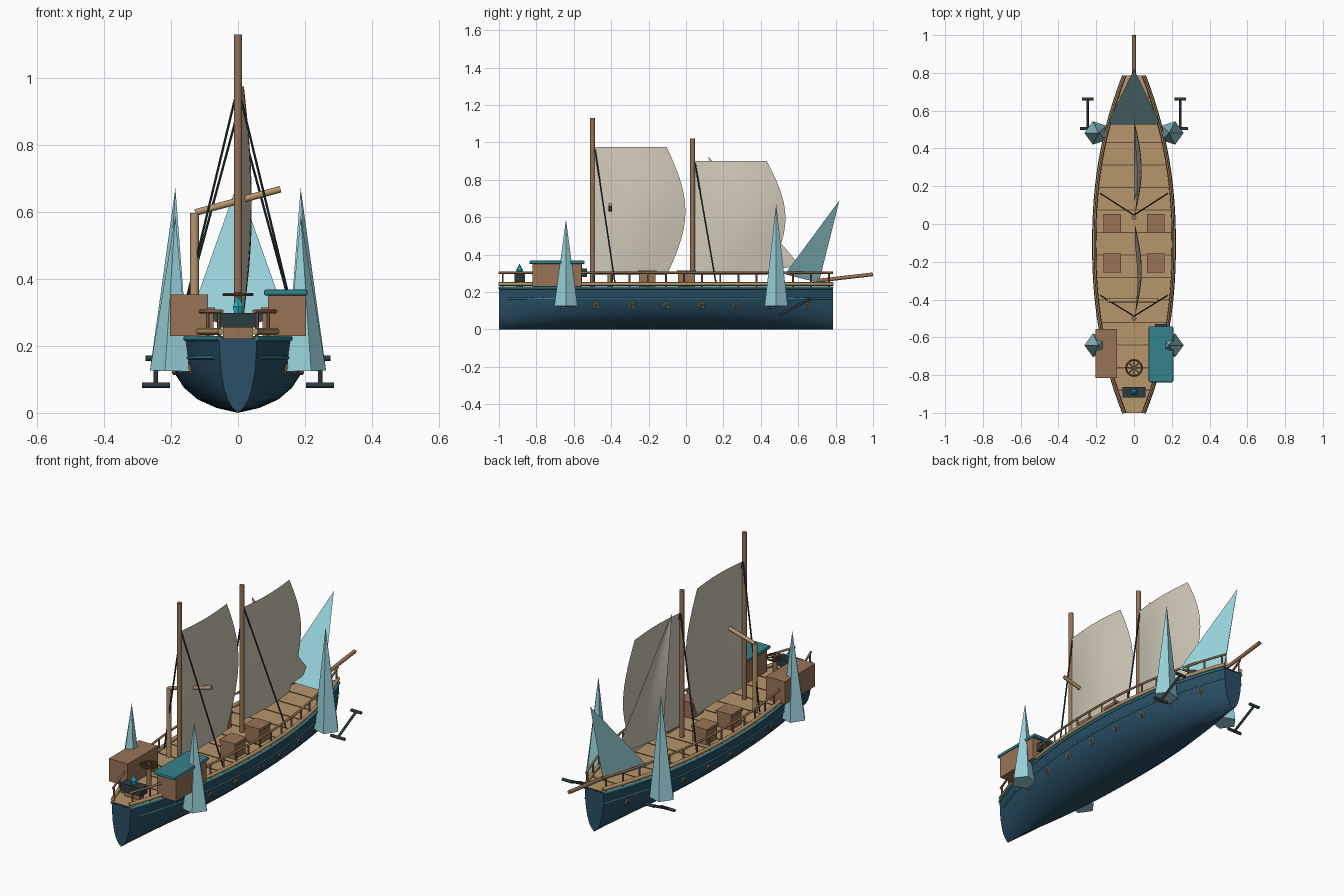
import bpy, bmesh, math
from mathutils import Vector

cube = bpy.data.objects.get("Cube")
if cube:
    bpy.data.objects.remove(cube)


def material(name, r, g, b):
    lin = [(c / 255 / 12.92 if c < 11 else ((c / 255 + 0.055) / 1.055) ** 2.4) for c in (r, g, b)]
    m = bpy.data.materials.new(name)
    m.use_nodes = True
    m.diffuse_color = (*lin, 1)
    m.node_tree.nodes["Principled BSDF"].inputs["Base Color"].default_value = (*lin, 1)
    return m


HULL = material("hull blue", 42, 80, 102)
TEAL = material("teal paint", 52, 130, 140)
DECK = material("deck tan", 182, 150, 106)
WOOD = material("mast wood", 152, 116, 86)
SAIL = material("canvas", 208, 202, 184)
CRYSTAL = material("pale crystal", 150, 208, 216)
IRON = material("dark iron", 44, 60, 64)
GLOW = material("glowing cyan", 40, 180, 200)
SEAM = material("seam brown", 104, 80, 56)


def mesh_object(name, bm, mat, smooth=False):
    bmesh.ops.recalc_face_normals(bm, faces=bm.faces)
    me = bpy.data.meshes.new(name)
    bm.to_mesh(me)
    bm.free()
    me.materials.append(mat)
    ob = bpy.data.objects.new(name, me)
    bpy.context.collection.objects.link(ob)
    if smooth:
        bpy.ops.object.select_all(action="DESELECT")
        ob.select_set(True)
        bpy.context.view_layer.objects.active = ob
        bpy.ops.object.shade_smooth_by_angle(angle=math.radians(40))
    return ob


def box(name, lo, hi, mat):
    bm = bmesh.new()
    bmesh.ops.create_cube(bm, size=1)
    for v in bm.verts:
        v.co = [(a + b) / 2 + c * (b - a) for a, b, c in zip(lo, hi, v.co)]
    return mesh_object(name, bm, mat)


def rod(name, a, b, r, mat, r2=None, sides=10, smooth=True):
    a, b = Vector(a), Vector(b)
    bm = bmesh.new()
    bmesh.ops.create_cone(bm, cap_ends=True, segments=sides, radius1=r,
                          radius2=r if r2 is None else r2, depth=(b - a).length)
    q = (b - a).to_track_quat("Z", "Y")
    for v in bm.verts:
        v.co = q @ v.co + (a + b) / 2
    return mesh_object(name, bm, mat, smooth)


def ring(name, centre, axis, big, small, mat):
    bm = bmesh.new()
    q = Vector(axis).to_track_quat("Z", "Y")
    n, k = 20, 6
    grid = []
    for i in range(n):
        a = math.tau * i / n
        out = Vector((math.cos(a), math.sin(a), 0))
        grid.append([bm.verts.new(Vector(centre) + q @ (
            out * (big + small * math.cos(math.tau * j / k))
            + Vector((0, 0, small * math.sin(math.tau * j / k))))) for j in range(k)])
    for i in range(n):
        for j in range(k):
            bm.faces.new((grid[i][j], grid[(i + 1) % n][j],
                          grid[(i + 1) % n][(j + 1) % k], grid[i][(j + 1) % k]))
    return mesh_object(name, bm, mat, True)


def sheet(name, point, mat, nu=14, nv=14):
    # Surface swept by point(u, v)
    bm = bmesh.new()
    g = [[bm.verts.new(point(i / nu, j / nv)) for j in range(nv + 1)] for i in range(nu + 1)]
    for i in range(nu):
        for j in range(nv):
            bm.faces.new((g[i][j], g[i + 1][j], g[i + 1][j + 1], g[i][j + 1]))
    bmesh.ops.remove_doubles(bm, verts=bm.verts, dist=1e-5)
    return mesh_object(name, bm, mat, True)


STERN, BOW, DECK_Z = -1.0, 0.785, 0.222
SECTION = [(0, 0), (0.3, 0.015), (0.56, 0.04), (0.75, 0.075), (0.9, 0.125), (0.96, 0.17), (1, DECK_Z)]


def width(y):
    t = abs((y - (STERN + BOW) / 2) / ((BOW - STERN) / 2))
    return 0.056 + 0.159 * (1 - t ** 2.2)


def side_frac(z):
    for (a, za), (b, zb) in zip(SECTION, SECTION[1:]):
        if z <= zb:
            return a + (b - a) * (z - za) / (zb - za)
    return 1


def stations(a, b, n):
    return [a + (b - a) * i / n for i in range(n + 1)]


# Hull: one cross-section scaled along the length, with closed ends
bm = bmesh.new()
loop = [(-f, z) for f, z in SECTION[:0:-1]] + SECTION
rows = [[bm.verts.new((f * width(y), y, z)) for f, z in loop] for y in stations(STERN, BOW, 32)]
for r, s in zip(rows, rows[1:]):
    for k in range(len(loop) - 1):
        bm.faces.new((r[k], r[k + 1], s[k + 1], s[k]))
bm.faces.new(rows[0])
bm.faces.new(rows[-1])
mesh_object("hull", bm, HULL, True)

# Deck and its plank seams
sheet("deck", lambda u, v: ((2 * u - 1) * width(STERN + v * (BOW - STERN)),
                            STERN + v * (BOW - STERN), DECK_Z + 0.006), DECK, 1, 32)
for y in stations(-0.88, 0.67, 13):
    w = width(y) - 0.015
    box("deck_seam", (-w, y - 0.003, DECK_Z), (w, y + 0.003, DECK_Z + 0.008), SEAM)


# Trim and railings following the hull edge
def edge_run(name, side, a, b, z, frac, off, r, mat):
    cu = bpy.data.curves.new(name, "CURVE")
    cu.dimensions = "3D"
    cu.bevel_depth, cu.bevel_resolution, cu.use_fill_caps = r, 2, True
    ys = stations(a, b, 28)
    sp = cu.splines.new("POLY")
    sp.points.add(len(ys) - 1)
    for p, y in zip(sp.points, ys):
        p.co = (side * (width(y) * frac + off), y, z, 1)
    cu.materials.append(mat)
    ob = bpy.data.objects.new(name, cu)
    bpy.context.collection.objects.link(ob)


for s in (-1, 1):
    edge_run("gunwale_trim", s, STERN, BOW, 0.222, 1, 0, 0.007, TEAL)
    edge_run("hull_stripe", s, -0.95, BOW, 0.165, side_frac(0.165), 0, 0.005, TEAL)
    edge_run("lower_rail", s, STERN, BOW, 0.243, 1, -0.005, 0.01, DECK)
    edge_run("hand_rail", s, STERN, BOW, 0.303, 1, -0.008, 0.006, WOOD)
    for y in stations(-0.98, 0.765, 18):
        x = s * (width(y) - 0.008)
        rod("rail_post", (x, y, DECK_Z), (x, y, 0.303), 0.005, WOOD, sides=8)
    # Portholes
    for i in range(8):
        y = -0.667 + 0.187 * i
        x = s * width(y) * side_frac(0.13)
        ring("porthole_ring", (x, y, 0.13), (s, 0, -0.3), 0.014, 0.004, DECK)
        rod("porthole_glass", (x - s * 0.004, y, 0.13), (x + s * 0.003, y, 0.129), 0.013, IRON, sides=16)
    # Crystal spires beside the hull
    for y, top in ((0.482, 0.672), (-0.642, 0.59)):
        rod("crystal_spire", (s * 0.198, y, 0.125), (s * 0.187, y, top), 0.065, CRYSTAL, 0, 5, False)
    # Anchors
    lo, hi = (s * 0.245, 0.505, 0.083), (s * 0.245, 0.662, 0.163)
    rod("anchor_shank", lo, hi, 0.007, IRON)
    for name, p, h in (("anchor_foot", lo, 0.042), ("anchor_stock", hi, 0.031)):
        rod(name, (p[0] - h, *p[1:]), (p[0] + h, *p[1:]), 0.008, IRON)
    # Deck crates with lids
    for y in (0.003, -0.207):
        x = s * 0.115
        box("crate", (x - 0.042, y - 0.045, DECK_Z), (x + 0.042, y + 0.045, 0.305), WOOD)
        box("crate_lid", (x - 0.047, y - 0.05, 0.3), (x + 0.047, y + 0.05, 0.315), WOOD)

# Masts, shrouds and sails
for label, y, top, hitch, foot in (("aft", -0.5, 1.13, 0.975, -0.38), ("fore", 0.035, 1.022, 0.9, 0.16)):
    rod(label + "_mast", (0, y, DECK_Z), (0, y, top), 0.0125, WOOD, sides=14)
    for s in (-1, 1):
        rod(label + "_shroud", (0, y + 0.012, hitch), (s * 0.175, foot, 0.25), 0.004, IRON, sides=6)

    def canvas(u, v):
        bulge = math.sin(math.pi * v)
        return (0.005 + 0.036 * math.sin(math.pi * u) * (0.35 + 0.65 * bulge),
                y + 0.012 + u * (0.385 + 0.1 * bulge), 0.29 + v * (hitch - 0.29))
    sheet(label + "_sail", canvas, SAIL)

A, B, C = Vector((0, 0.12, 0.925)), Vector((0, 0.61, 0.34)), Vector((0, 0.2, 0.29))
sheet("stay_sail", lambda u, v: A.lerp(C.lerp(B, u), v)
      + Vector((0.03 * math.sin(math.pi * u) * math.sin(math.pi * v), 0, 0)), SAIL)

# Bowsprit and the large bow crystal
rod("bowsprit", (0, 0.68, 0.258), (0, 0.999, 0.295), 0.01, WOOD)
bm = bmesh.new()
tip, *base = [bm.verts.new(p) for p in ((0, 0.82, 0.69), (-0.14, 0.528, 0.295), (0.14, 0.528, 0.295), (0, 0.71, 0.25))]
bm.faces.new(base)
for i in range(3):
    bm.faces.new((tip, base[i], base[(i + 1) % 3]))
mesh_object("bow_crystal", bm, CRYSTAL)

# Cabins
box("right_cabin", (-0.203, -0.815, 0.23), (-0.09, -0.556, 0.353), WOOD)
box("left_cabin", (0.09, -0.82, 0.23), (0.203, -0.56, 0.353), WOOD)
roof = box("left_cabin_roof", (0.078, -0.838, 0.35), (0.208, -0.542, 0.368), TEAL)
bev = roof.modifiers.new("soft edge", "BEVEL")
bev.width, bev.segments = 0.006, 2
box("cabin_door_handle", (0.11, -0.56, 0.28), (0.175, -0.53, 0.325), IRON)

# Cargo crane
rod("crane_post", (-0.13, -0.405, DECK_Z), (-0.13, -0.405, 0.597), 0.0135, DECK)
rod("crane_arm", (-0.128, -0.405, 0.598), (0.127, -0.405, 0.668), 0.01, DECK)

# Flat steering wheel on a pedestal
hub = Vector((0, -0.762, 0.353))
rod("wheel_pedestal", (0, -0.762, DECK_Z), hub, 0.012, WOOD)
ring("wheel_rim", hub, (0, 0, 1), 0.042, 0.005, SEAM)
rod("wheel_hub", hub - Vector((0, 0, 0.008)), hub + Vector((0, 0, 0.008)), 0.013, SEAM)
for i in range(4):
    d = Vector((math.cos(i * math.pi / 4), math.sin(i * math.pi / 4), 0)) * 0.042
    rod("wheel_spoke", hub - d, hub + d, 0.003, SEAM, sides=6)

# Stern brazier with a glowing shard
box("brazier", (-0.062, -0.918, 0.255), (0.062, -0.862, 0.298), IRON)
box("brazier_foot", (-0.045, -0.908, DECK_Z), (0.045, -0.872, 0.256), WOOD)
rod("shard_lower", (0, -0.89, 0.318), (0, -0.89, 0.29), 0.018, GLOW, 0.01, 6, False)
rod("shard_upper", (0, -0.89, 0.318), (0, -0.89, 0.352), 0.018, GLOW, 0, 6, False)
